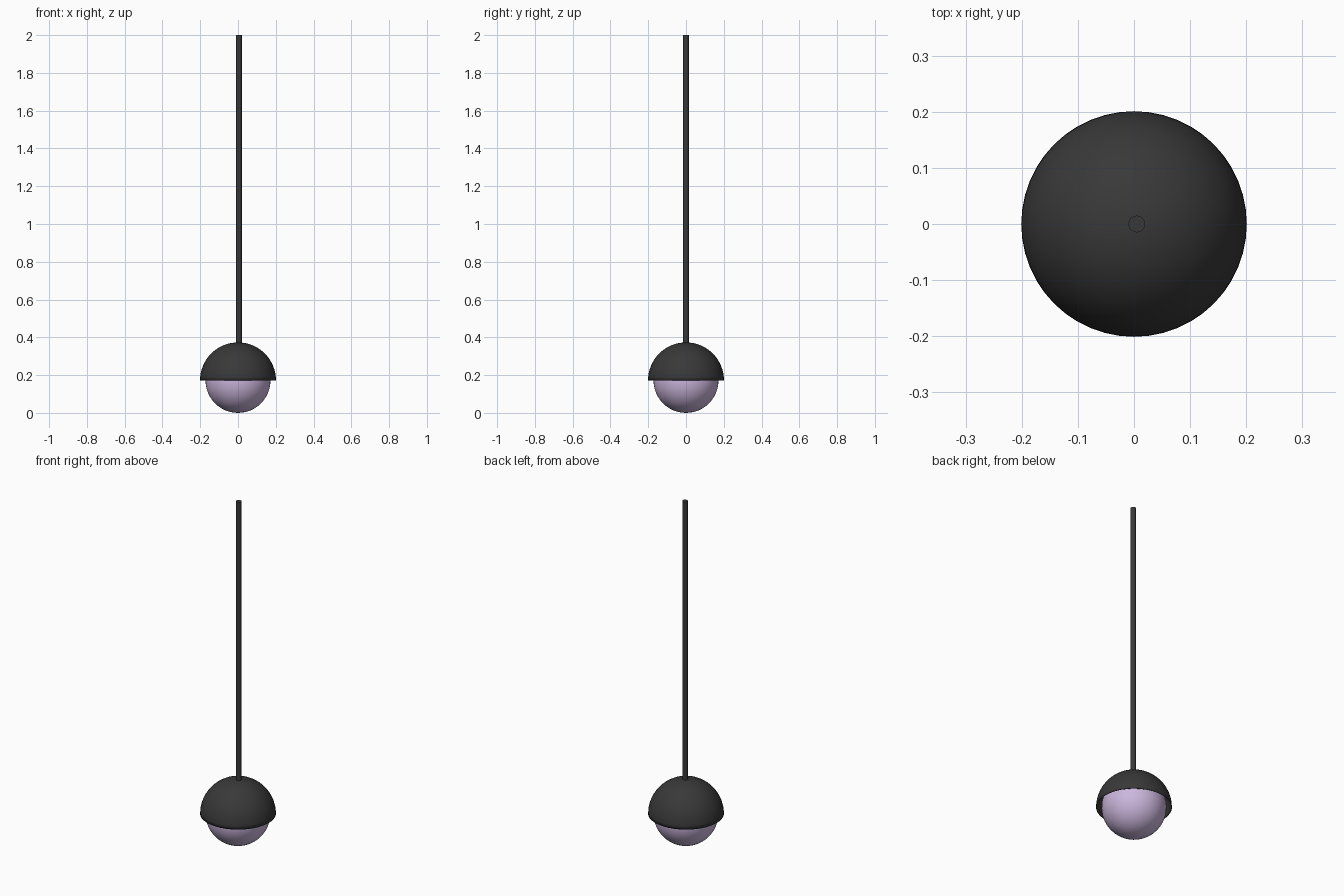
import bpy, bmesh, math

if "Cube" in bpy.data.objects:
    bpy.data.objects.remove(bpy.data.objects["Cube"])

def material(name, rgb):
    m = bpy.data.materials.new(name)
    m.diffuse_color = (*rgb, 1)
    m.use_nodes = True
    m.node_tree.nodes["Principled BSDF"].inputs["Base Color"].default_value = m.diffuse_color
    return m

black = material("matte black", (0.04, 0.04, 0.04))
lilac = material("pale lilac glass", (0.60, 0.47, 0.72))

def finish(name, mat):
    ob = bpy.context.object
    ob.name = name
    ob.data.materials.append(mat)
    bpy.ops.object.shade_smooth_by_angle(angle=math.radians(40))
    return ob

RIM = 0.172  # height of the shade rim and the globe centre

# glowing globe
bpy.ops.mesh.primitive_uv_sphere_add(segments=48, ring_count=24, radius=0.172, location=(0, 0, RIM))
finish("globe", lilac)

# open half-dome shade: a sphere with its lower half cut away, thin shell
bpy.ops.mesh.primitive_uv_sphere_add(segments=48, ring_count=32, radius=0.201, location=(0, 0, RIM))
shade = bpy.context.object
bm = bmesh.new()
bm.from_mesh(shade.data)
bmesh.ops.delete(bm, geom=[v for v in bm.verts if v.co.z < -0.001], context='VERTS')
bm.to_mesh(shade.data)
bm.free()
finish("shade", black)
shell = shade.modifiers.new("thickness", 'SOLIDIFY')
shell.thickness = 0.003
shell.offset = -1

# hanging rod, slightly off the centre line
bottom, top = 0.36, 2.0
bpy.ops.mesh.primitive_cylinder_add(vertices=16, radius=0.015, depth=top - bottom,
                                    location=(0.005, 0, (top + bottom) / 2))
finish("rod", black)
